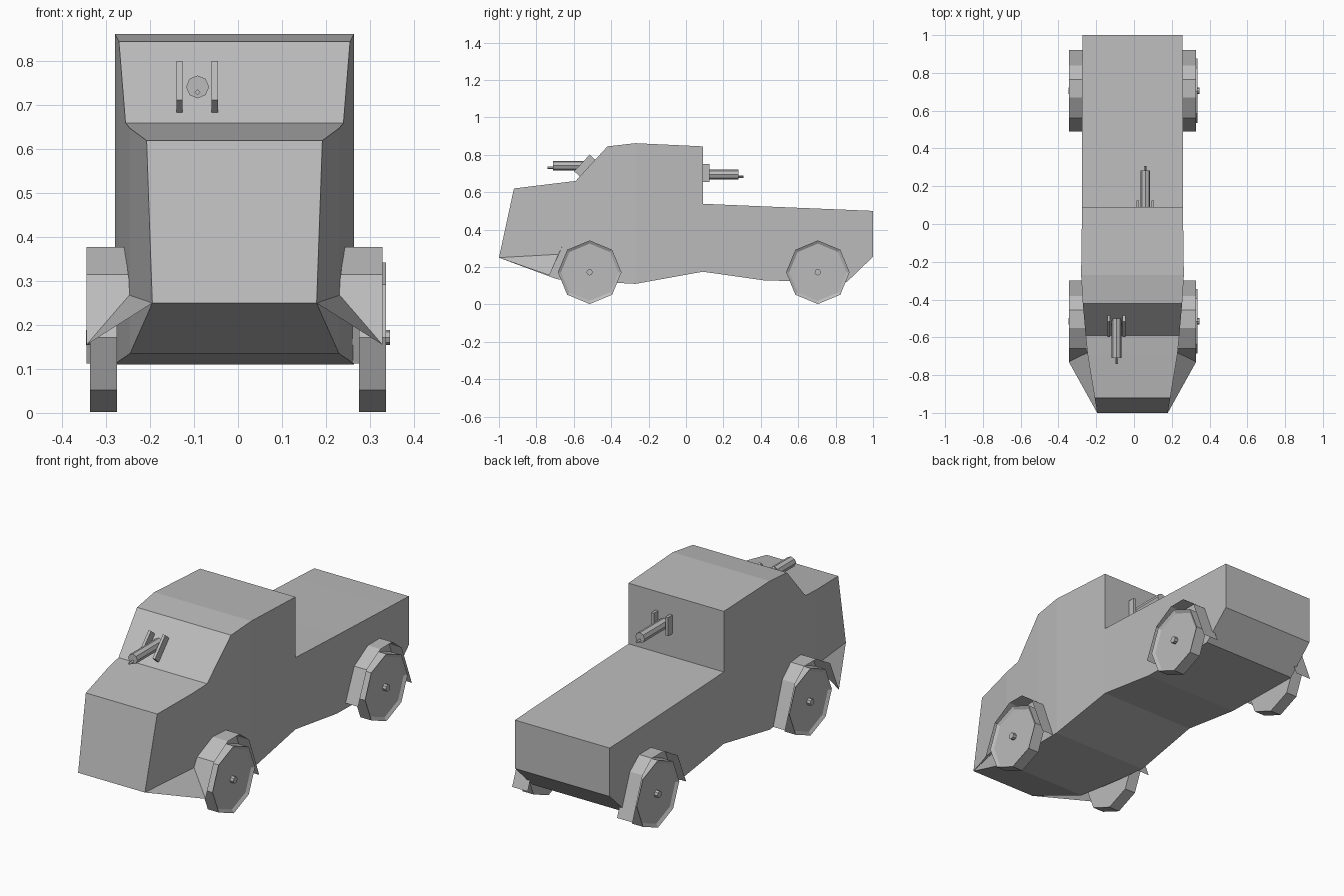
import bpy, bmesh, math
from mathutils import Matrix, Vector

if "Cube" in bpy.data.objects:
    bpy.data.objects.remove(bpy.data.objects["Cube"])

grey = bpy.data.materials.new("armour grey")
grey.diffuse_color = (0.5, 0.5, 0.5, 1)
grey.use_nodes = True
grey.node_tree.nodes["Principled BSDF"].inputs["Base Color"].default_value = grey.diffuse_color
CX = -0.008  # body sits slightly off the wheel centreline


def finish(name, bm, normals=True):
    if normals:
        bmesh.ops.recalc_face_normals(bm, faces=bm.faces[:])
    me = bpy.data.meshes.new(name)
    bm.to_mesh(me)
    bm.free()
    me.materials.append(grey)
    ob = bpy.data.objects.new(name, me)
    bpy.context.collection.objects.link(ob)
    return ob


def prism(bm, points, x0, x1):
    """Extrude a (y, z) outline along x."""
    a = [bm.verts.new((x0, y, z)) for y, z in points]
    b = [bm.verts.new((x1, y, z)) for y, z in points]
    n = len(points)
    bm.faces.new(a)
    bm.faces.new(b[::-1])
    for i in range(n):
        bm.faces.new((a[i], a[(i + 1) % n], b[(i + 1) % n], b[i]))


def tube(bm, x, z, y0, y1, r, sides):
    """Closed cylinder along y."""
    m = Matrix.Translation((x, (y0 + y1) / 2, z)) @ Matrix.Rotation(math.pi / 2, 4, 'X')
    bmesh.ops.create_cone(bm, cap_ends=True, segments=sides, radius1=r, radius2=r,
                          depth=abs(y1 - y0), matrix=m)


# Body: stations of y, half width, underside z, top z
stations = [(-1.0, 0.187, 0.25, 0.25), (-0.92, 0.2, 0.22, 0.62), (-0.69, 0.238, 0.135, 0.648),
            (-0.59, 0.248, 0.128, 0.66), (-0.42, 0.263, 0.118, 0.845), (-0.27, 0.272, 0.11, 0.862),
            (0.09, 0.267, 0.175, 0.845), (0.09, 0.267, 0.175, 0.538), (0.42, 0.267, 0.128, 0.524),
            (0.86, 0.266, 0.12, 0.506), (1.0, 0.265, 0.255, 0.5)]
bm = bmesh.new()
rings = [[bm.verts.new((CX + s * w, y, z)) for s, z in ((-1, b), (1, b), (1, t), (-1, t))]
         for y, w, b, t in stations]
for i in range(len(rings) - 1):
    p, q = rings[i], rings[i + 1]
    step = stations[i][0] == stations[i + 1][0]
    for k in range(4):
        if not step or k == 2:  # only the cab rear wall at the step
            j = (k + 1) % 4
            bm.faces.new((p[k], p[j], q[j], q[k]))
bm.faces.new(rings[-1])
bmesh.ops.remove_doubles(bm, verts=bm.verts, dist=0.0001)
bmesh.ops.dissolve_degenerate(bm, dist=0.0001, edges=bm.edges)
finish("body", bm)

# Fenders: thin arched sheets, with a flared panel to the nose at the front
arch = [(-0.215, 0.155), (-0.145, 0.315), (-0.035, 0.378), (0.06, 0.378),
        (0.135, 0.32), (0.215, 0.112)]
WHEEL_Y = {"front": -0.515, "rear": 0.705}
for end, wy in WHEEL_Y.items():
    for s, side in ((-1, "left"), (1, "right")):
        bm = bmesh.new()
        outer = [bm.verts.new((CX + s * 0.337, wy + y, z)) for y, z in arch]
        inner = [bm.verts.new((CX + s * 0.25, wy + y, z)) for y, z in arch]
        if end == "front":
            inner[0].co = Vector((CX + s * 0.236, -0.68, 0.272))
            inner[1].co.x = CX + s * 0.242
            nose = bm.verts.new((CX + s * 0.187, -1.0, 0.25))
            bm.faces.new((nose, outer[0], inner[0]))
        for i in range(len(arch) - 1):
            bm.faces.new((outer[i], outer[i + 1], inner[i + 1], inner[i]))
        bmesh.ops.recalc_face_normals(bm, faces=bm.faces[:])
        bm.normal_update()
        if sum(f.normal.z for f in bm.faces) < 0:
            bmesh.ops.reverse_faces(bm, faces=bm.faces[:])
        finish(f"{end}_{side}_fender", bm, False)

# Wheels: octagons with a recessed disc and a small hub
for end, wy in WHEEL_Y.items():
    for s, side in ((-1, "left"), (1, "right")):
        bm = bmesh.new()
        ring = lambda r, n: [(wy + r * math.sin(2 * math.pi * i / n),
                              0.172 + r * math.cos(2 * math.pi * i / n)) for i in range(n)]
        prism(bm, ring(0.17, 8), s * 0.276, s * 0.337)
        bmesh.ops.recalc_face_normals(bm, faces=bm.faces[:])
        face = max(bm.faces, key=lambda f: f.calc_center_median().x * s)
        bmesh.ops.inset_region(bm, faces=[face], thickness=0.017)
        for v in face.verts:
            v.co.x -= s * 0.01
        prism(bm, ring(0.017, 8), s * 0.32, s * 0.346)
        finish(f"{end}_{side}_wheel", bm)

# Guns: barrel jacket, thin muzzle and two side plates
bm = bmesh.new()
tube(bm, -0.092, 0.742, -0.71, -0.5, 0.026, 8)
tube(bm, -0.092, 0.73, -0.74, -0.70, 0.007, 4)
for x in (-0.133, -0.053):
    prism(bm, [(-0.598, 0.712), (-0.515, 0.801), (-0.483, 0.772), (-0.568, 0.684)],
          x - 0.007, x + 0.007)
finish("front_gun", bm)

bm = bmesh.new()
tube(bm, 0.06, 0.695, 0.08, 0.282, 0.026, 8)
tube(bm, 0.06, 0.683, 0.27, 0.308, 0.007, 4)
for x in (0.02, 0.1):
    prism(bm, [(0.085, 0.655), (0.125, 0.655), (0.125, 0.75), (0.085, 0.75)],
          x - 0.007, x + 0.007)
finish("rear_gun", bm)
